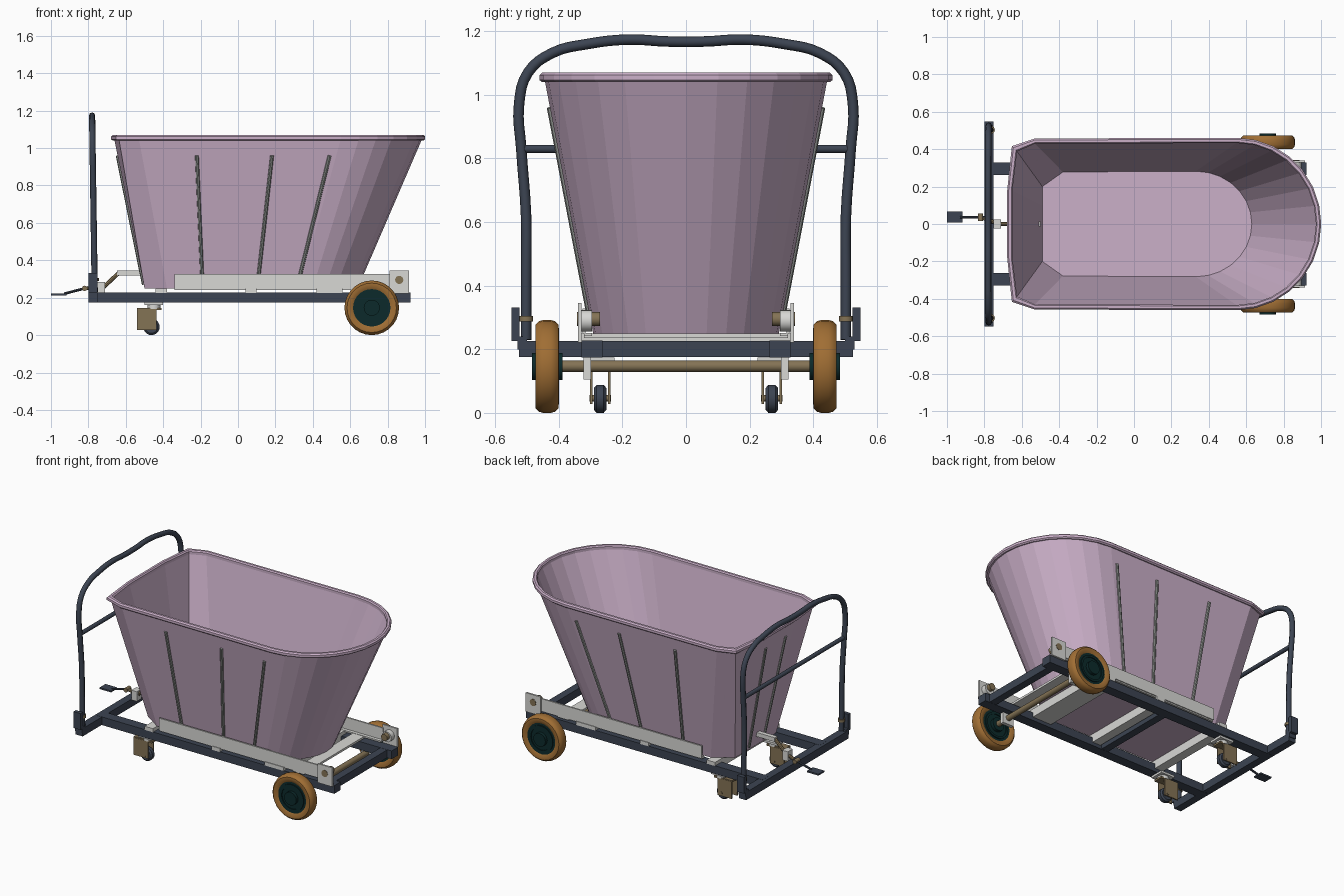
import bpy, bmesh, math
from mathutils import Vector

if "Cube" in bpy.data.objects:
    bpy.data.objects.remove(bpy.data.objects["Cube"])


def mat(name, r, g, b):
    m = bpy.data.materials.new(name)
    lin = [((c / 255 + 0.055) / 1.055) ** 2.4 for c in (r, g, b)]
    m.diffuse_color = (*lin, 1)
    m.use_nodes = True
    m.node_tree.nodes["Principled BSDF"].inputs["Base Color"].default_value = m.diffuse_color
    return m


MAUVE = mat("mauve_plastic", 203, 176, 201)
SLATE = mat("slate_steel", 60, 68, 82)
LIGHT = mat("light_metal", 216, 216, 213)
TYRE = mat("brown_rubber", 160, 110, 52)
HUB = mat("dark_teal", 12, 42, 43)
TAN = mat("tan_metal", 132, 115, 85)
RIB = mat("grey_rib", 146, 150, 146)


def finish(name, bm, m, smooth=False):
    bmesh.ops.recalc_face_normals(bm, faces=bm.faces)
    me = bpy.data.meshes.new(name)
    bm.to_mesh(me)
    bm.free()
    me.materials.append(m)
    ob = bpy.data.objects.new(name, me)
    bpy.context.collection.objects.link(ob)
    if smooth:
        bpy.context.view_layer.objects.active = ob
        ob.select_set(True)
        bpy.ops.object.shade_smooth_by_angle(angle=math.radians(35))
        ob.select_set(False)
    return ob


def box(name, x0, x1, y0, y1, z0, z1, m):
    bm = bmesh.new()
    bmesh.ops.create_cube(bm, size=1)
    for v in bm.verts:
        v.co = Vector(((x0 + x1) / 2 + v.co.x * (x1 - x0), (y0 + y1) / 2 + v.co.y * (y1 - y0),
                       (z0 + z1) / 2 + v.co.z * (z1 - z0)))
    return finish(name, bm, m)


def rod(name, a, b, r, m, seg=16):
    a, b = Vector(a), Vector(b)
    bm = bmesh.new()
    bmesh.ops.create_cone(bm, cap_ends=True, segments=seg, radius1=r, radius2=r, depth=(b - a).length)
    q = (b - a).to_track_quat('Z', 'Y')
    for v in bm.verts:
        v.co = q @ v.co + (a + b) / 2
    return finish(name, bm, m, seg > 8)


def lathe_y(name, c, profile, m, seg=28):
    """Closed (radius, y) profile spun round a y axis through c."""
    bm = bmesh.new()
    rings = [[bm.verts.new((c[0] + r * math.cos(2 * math.pi * i / seg), c[1] + y,
                            c[2] + r * math.sin(2 * math.pi * i / seg))) for i in range(seg)] for r, y in profile]
    for k, ra in enumerate(rings):
        rb = rings[(k + 1) % len(rings)]
        for i in range(seg):
            j = (i + 1) % seg
            bm.faces.new((ra[i], ra[j], rb[j], rb[i]))
    return finish(name, bm, m, True)


# Tub: open shell with a square end (-x) and a round end (+x)
def outline(t, off=0.0):
    mix = lambda a, b: a + (b - a) * t
    w, cx = mix(0.292, 0.445) + off, mix(0.33, 0.55)
    rx = mix(0.31, 0.435) + off
    xe = mix(-0.50, -0.662) - off
    half = [(xe, 0.1 + t * 0.08), (xe + 0.025 * t, mix(0.21, 0.40) + off), (mix(-0.38, -0.53), w - 0.004)]
    arc = [(cx + rx * math.sin(a), w * math.cos(a)) for a in [math.pi * i / 14 for i in range(15)]]
    return half + arc + [(x, -y) for x, y in reversed(half)]


def shell(name, levels, m, caps=False, close=False):
    bm = bmesh.new()
    rings = [[bm.verts.new((x, y, z)) for x, y in outline(t, off)] for t, off, z in levels]
    pairs = list(zip(rings, rings[1:])) + ([(rings[-1], rings[0])] if close else [])
    for ra, rb in pairs:
        for i in range(len(ra)):
            j = (i + 1) % len(ra)
            bm.faces.new((ra[i], ra[j], rb[j], rb[i]))
    if caps:
        bm.faces.new(rings[0])
        bm.faces.new(rings[-1])
    return finish(name, bm, m)


shell("tub", [(0, 0, 0.25), (1, 0, 1.05), (1, -0.01, 1.05), (0, -0.01, 0.262)], MAUVE, caps=True)
shell("tub_rim", [(1, -0.012, 1.045), (1, 0.008, 1.04), (1, 0.016, 1.047), (1, 0.016, 1.062),
                  (1, 0.008, 1.07), (1, -0.006, 1.07), (1, -0.012, 1.062)], MAUVE, close=True)

# Stiffening ribs through the tub walls
wall = lambda a, b, z: a + (b - a) * (z - 0.25) / 0.8
for s in (-1, 1):
    for xb, xt in ((-0.19, -0.22), (0.105, 0.182), (0.32, 0.49)):
        rod("side_rib", (xb, s * wall(.292, .445, .27), 0.27), (xt, s * wall(.292, .445, .96), 0.96), 0.010, RIB, 8)
    rod("end_rib", (wall(-.5, -.662, .27), s * 0.075, 0.27), (wall(-.5, -.662, .96), s * 0.102, 0.96), 0.010, RIB, 8)

# Chassis crossbars and tub supports
box("rear_crossbar", -0.80, -0.75, -0.525, 0.525, 0.175, 0.226, SLATE)
box("front_crossbar", 0.84, 0.89, -0.27, 0.27, 0.175, 0.226, SLATE)
box("middle_crossbar", -0.02, 0.03, -0.27, 0.27, 0.175, 0.226, SLATE)
for x0, x1 in ((-0.44, -0.38), (0.04, 0.10), (0.42, 0.56)):
    box("tub_support", x0, x1, -0.33, 0.33, 0.226, 0.25, LIGHT)
    box("support_web", x0, x1, -0.26, 0.26, 0.195, 0.226, LIGHT)
box("front_support", 0.62, 0.70, -0.32, 0.32, 0.236, 0.25, LIGHT)

for s in (-1, 1):
    def sbox(name, x0, x1, y0, y1, z0, z1, m):
        a, b = sorted((s * y0, s * y1))
        return box(name, x0, x1, a, b, z0, z1, m)

    # Side rails, tub guide plates and tipping brackets
    sbox("side_rail", -0.78, 0.922, 0.262, 0.328, 0.174, 0.227, SLATE)
    sbox("guide_plate", -0.34, 0.82, 0.316, 0.326, 0.25, 0.328, LIGHT)
    sbox("guide_flange", -0.34, 0.82, 0.295, 0.32, 0.242, 0.252, LIGHT)
    sbox("tipping_bracket", 0.81, 0.915, 0.328, 0.34, 0.222, 0.345, LIGHT)
    rod("bracket_roller", (0.862, s * 0.295, 0.29), (0.862, s * 0.33, 0.29), 0.034, LIGHT)
    rod("roller_pin", (0.862, s * 0.27, 0.295), (0.862, s * 0.343, 0.295), 0.022, TAN)

    # Handle sockets
    sbox("handle_socket", -0.80, -0.75, 0.523, 0.548, 0.226, 0.332, SLATE)
    sbox("socket_base", -0.80, -0.75, 0.50, 0.53, 0.20, 0.24, SLATE)
    rod("handle_collar", (-0.766, s * 0.503, 0.288), (-0.766, s * 0.503, 0.305), 0.022, TAN)

    # Large wheels
    c = (0.715, s * 0.437, 0.146)
    lathe_y("tyre", c, [(0.10, -0.028), (0.118, -0.037), (0.132, -0.036), (0.142, -0.026), (0.146, -0.012),
                        (0.146, 0.012), (0.142, 0.026), (0.132, 0.036), (0.118, 0.037), (0.10, 0.028)], TYRE)
    rod("wheel_disc", (c[0], c[1] - 0.028, c[2]), (c[0], c[1] + 0.028, c[2]), 0.106, HUB, 28)
    lathe_y("disc_ring", c, [(0.072, -0.034), (0.086, -0.034), (0.086, 0.034), (0.072, 0.034)], HUB)
    rod("wheel_hub", (c[0], c[1] - 0.048, c[2]), (c[0], c[1] + 0.048, c[2]), 0.043, HUB, 20)
    sbox("axle_bracket", 0.675, 0.755, 0.299, 0.322, 0.105, 0.176, LIGHT)

    # Casters
    y = 0.27
    sbox("caster_plate", -0.50, -0.40, y - 0.045, y + 0.045, 0.16, 0.174, LIGHT)
    rod("caster_swivel", (-0.45, s * y, 0.14), (-0.45, s * y, 0.162), 0.035, LIGHT)
    sbox("caster_crown", -0.54, -0.41, y - 0.03, y + 0.03, 0.134, 0.146, TAN)
    for d in (-0.028, 0.028):
        sbox("caster_fork", -0.54, -0.437, y + d - 0.004, y + d + 0.004, 0.028, 0.14, TAN)
    lathe_y("caster_wheel", (-0.463, s * y, 0.044), [(0.008, -0.018), (0.034, -0.02), (0.044, -0.011),
                                                   (0.044, 0.011), (0.034, 0.02), (0.008, 0.018)], SLATE, 20)
    rod("caster_axle", (-0.463, s * y - 0.034, 0.046), (-0.463, s * y + 0.034, 0.046), 0.01, TAN, 12)

rod("axle", (0.715, -0.41, 0.147), (0.715, 0.41, 0.147), 0.018, TAN)

# Push handle: bent tube, mirrored path
side = [(0.503, 0.23), (0.503, 0.42), (0.503, 0.62), (0.518, 0.83), (0.525, 0.97), (0.497, 1.07),
        (0.42, 1.132), (0.31, 1.16), (0.18, 1.174), (0.06, 1.168)]
path = side + [(-y, z) for y, z in reversed(side)]
cu = bpy.data.curves.new("handle_path", 'CURVE')
cu.dimensions = '3D'
cu.bevel_depth, cu.bevel_resolution, cu.resolution_u, cu.use_fill_caps = 0.0165, 2, 4, True
sp = cu.splines.new('BEZIER')
sp.bezier_points.add(len(path) - 1)
for p, (y, z) in zip(sp.bezier_points, path):
    p.co = (-0.766 - 0.014 * (z - 0.23) / 0.94, y, z)
    p.handle_left_type = p.handle_right_type = 'AUTO'
cu.materials.append(SLATE)
handle = bpy.data.objects.new("push_handle", cu)
bpy.context.collection.objects.link(handle)
bpy.context.view_layer.objects.active = handle
handle.select_set(True)
bpy.ops.object.convert(target='MESH')
handle.select_set(False)
rod("handle_crossbar", (-0.775, -0.515, 0.83), (-0.775, 0.515, 0.83), 0.013, SLATE)

# Foot pedal and tub latch
box("pedal", -1.0, -0.918, 0.007, 0.067, 0.213, 0.223, SLATE)
rod("pedal_rod", (-0.93, 0.036, 0.221), (-0.80, 0.036, 0.255), 0.007, SLATE, 8)
rod("pedal_pivot", (-0.82, 0.015, 0.25), (-0.82, 0.057, 0.25), 0.014, TAN)
rod("pedal_link", (-0.82, 0.036, 0.25), (-0.72, 0.0, 0.255), 0.01, TAN, 8)
box("latch_post", -0.75, -0.71, -0.025, 0.025, 0.222, 0.285, LIGHT)
rod("latch_link", (-0.72, 0, 0.255), (-0.64, 0, 0.33), 0.011, TAN, 8)
box("latch_arm", -0.648, -0.50, -0.014, 0.014, 0.318, 0.345, LIGHT)
